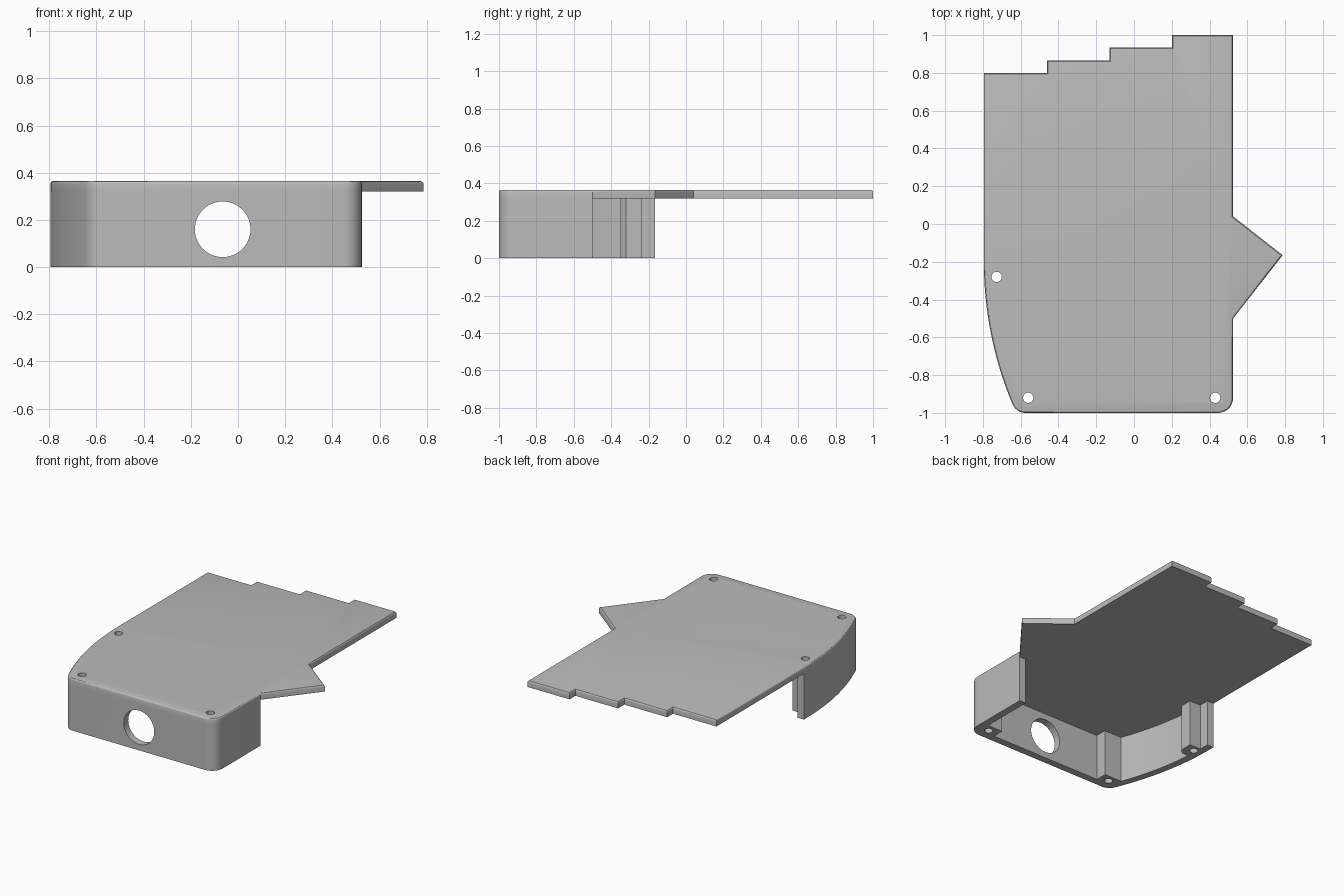
import bpy, bmesh, math
from mathutils import Vector

cube = bpy.data.objects.get("Cube")
if cube:
    bpy.data.objects.remove(cube, do_unlink=True)

grey = bpy.data.materials.new("plain grey")
grey.use_nodes = True
colour = (0.5, 0.5, 0.5, 1)
grey.diffuse_color = colour
grey.node_tree.nodes["Principled BSDF"].inputs["Base Color"].default_value = colour

TOP, UNDER, WALL = 0.365, 0.32, 0.05
LEFT, RIGHT, FRONT = -0.795, 0.525, -1.0
ARC_Y, ARC_R = -0.2, 1.95      # where the curved side starts, and its radius


def side_x(y, inset=0.0):
    """x of the curved side at a given y"""
    d = min(0.0, y - ARC_Y)
    return LEFT + ARC_R - math.sqrt((ARC_R - inset) ** 2 - d * d)


def side_curve(y0, y1, inset=0.0, n=14):
    ys = [y0 + (y1 - y0) * i / n for i in range(n + 1)]
    return [(side_x(y, inset), y) for y in ys]


def fillet(a, corner, b, n=7):
    """rounded corner from a to b"""
    a, c, b = Vector(a), Vector(corner), Vector(b)
    w = math.sqrt(0.5)
    pts = []
    for i in range(n + 1):
        t = i / n
        k = (1 - t) ** 2, 2 * w * t * (1 - t), t * t
        pts.append(tuple((a * k[0] + c * k[1] + b * k[2]) / sum(k)))
    return pts


def prism(name, outline, z0, z1, round_top=0.0):
    bm = bmesh.new()
    base = bm.faces.new([bm.verts.new((x, y, z0)) for x, y in outline])
    res = bmesh.ops.extrude_face_region(bm, geom=[base], use_keep_orig=True)
    top = [v for v in res["geom"] if isinstance(v, bmesh.types.BMVert)]
    bmesh.ops.translate(bm, verts=top, vec=(0, 0, z1 - z0))
    bmesh.ops.recalc_face_normals(bm, faces=bm.faces)
    if round_top:
        rim = [e for e in bm.edges if all(v in top for v in e.verts)]
        bmesh.ops.bevel(bm, geom=rim, offset=round_top, segments=3,
                        profile=0.5, affect='EDGES')
    mesh = bpy.data.meshes.new(name)
    bm.to_mesh(mesh)
    bm.free()
    obj = bpy.data.objects.new(name, mesh)
    bpy.context.collection.objects.link(obj)
    mesh.materials.append(grey)
    return obj


def drill(obj, place, radius, depth, rotation=(0, 0, 0), sides=32):
    bpy.ops.mesh.primitive_cylinder_add(vertices=sides, radius=radius, depth=depth,
                                        location=place, rotation=rotation)
    cutter = bpy.context.object
    cutter.hide_render = True
    cutter.data.materials.append(grey)
    mod = obj.modifiers.new("hole", 'BOOLEAN')
    mod.operation, mod.solver, mod.object = 'DIFFERENCE', 'EXACT', cutter
    bpy.context.view_layer.objects.active = obj
    bpy.ops.object.modifier_apply(modifier=mod.name)
    bpy.data.objects.remove(cutter, do_unlink=True)


# Outer edge shared by plate and wall: right side, front corners, curved side
front_edge = (fillet((RIGHT, FRONT + 0.08), (RIGHT, FRONT), (RIGHT - 0.08, FRONT))
              + fillet((side_x(FRONT) + 0.045, FRONT), (side_x(FRONT), FRONT),
                       (side_x(FRONT + 0.045), FRONT + 0.045)))
curve_start = FRONT + 0.08

# Flat cover plate with stepped back and pointed side
steps = [(LEFT, 0.8), (-0.46, 0.8), (-0.46, 0.865), (-0.13, 0.865),
         (-0.13, 0.935), (0.2, 0.935), (0.2, 1.0), (RIGHT, 1.0)]
point = [(RIGHT, 0.04), (0.787, -0.165), (RIGHT, -0.5)]
plate = prism("cover_plate", front_edge + side_curve(curve_start, ARC_Y) + steps + point,
              UNDER, TOP, round_top=0.012)

# Wall under the front half, with screw posts on its inside
end_y, post_y = -0.165, -0.87
inner = LEFT + WALL
side_post = [(inner, end_y), (inner, -0.235), (-0.66, -0.235), (-0.66, -0.32), (-0.69, -0.35)]
corner_posts = [(-0.49, post_y), (-0.49, FRONT + WALL), (0.36, FRONT + WALL),
                (0.36, post_y), (RIGHT - WALL, post_y), (RIGHT - WALL, -0.5)]
wall = prism("front_wall",
             [(RIGHT, -0.5)] + front_edge + side_curve(curve_start, end_y) + side_post
             + side_curve(-0.35, post_y, WALL) + corner_posts, 0, UNDER)

# Screw holes through plate and posts
for x, y in [(-0.56, -0.92), (0.43, -0.92), (-0.727, -0.28)]:
    for obj in (plate, wall):
        drill(obj, (x, y, 0.2), 0.027, 0.8)

# Round opening in the front wall
drill(wall, (-0.065, FRONT, 0.16), 0.118, 0.3, (math.pi / 2, 0, 0), 48)

for obj in (plate, wall):
    bpy.ops.object.select_all(action='DESELECT')
    obj.select_set(True)
    bpy.context.view_layer.objects.active = obj
    bpy.ops.object.shade_smooth_by_angle(angle=math.radians(30))
